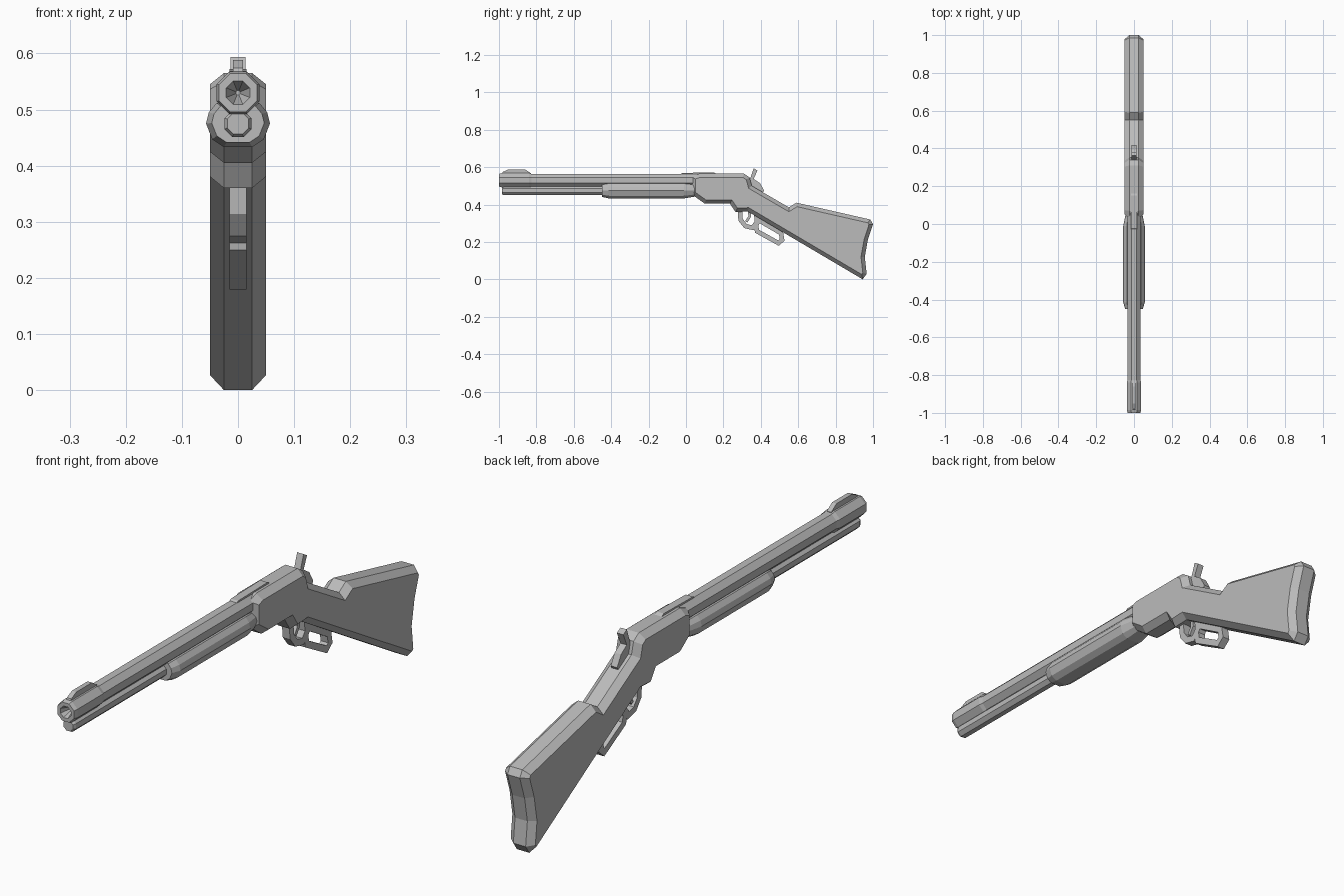
import bpy, bmesh, math
from mathutils import Vector

if "Cube" in bpy.data.objects:
    bpy.data.objects.remove(bpy.data.objects["Cube"])

metal = bpy.data.materials.new("plain grey")
metal.diffuse_color = (0.5, 0.5, 0.5, 1)
metal.use_nodes = True
metal.node_tree.nodes["Principled BSDF"].inputs["Base Color"].default_value = metal.diffuse_color


def make(name, rings, close_rings=False):
    """Skin a list of equal-length vertex rings; cap both ends unless looped."""
    bm = bmesh.new()
    vr = [[bm.verts.new(p) for p in r] for r in rings]
    n = len(rings[0])
    pairs = list(zip(vr, vr[1:]))
    if close_rings:
        pairs.append((vr[-1], vr[0]))
    for a, b in pairs:
        for i in range(n):
            j = (i + 1) % n
            bm.faces.new((a[i], a[j], b[j], b[i]))
    if not close_rings:
        bm.faces.new(vr[0])
        bm.faces.new(vr[-1])
    bmesh.ops.recalc_face_normals(bm, faces=bm.faces)
    mesh = bpy.data.meshes.new(name)
    bm.to_mesh(mesh)
    bm.free()
    mesh.materials.append(metal)
    ob = bpy.data.objects.new(name, mesh)
    bpy.context.collection.objects.link(ob)
    return ob


def offset(points, d, closed=True):
    """Mitred offset of a 2D path to its right-hand side (inside if clockwise)."""
    pts = [Vector(p) for p in points]
    n, out = len(pts), []
    for i, p in enumerate(pts):
        a = (p - pts[i - 1]).normalized() if closed or i > 0 else None
        b = (pts[(i + 1) % n] - p).normalized() if closed or i < n - 1 else None
        a, b = a or b, b or a
        na, nb = Vector((a.y, -a.x)), Vector((b.y, -b.x))
        out.append(p + (na + nb) * d / (1 + na.dot(nb)))
    return out


def plate(name, profile, half, inset=0.0, step=0.0):
    """Side profile (y, z) given thickness along x, with chamfered rims."""
    layers = [(-half, 0), (half, 0)]
    if inset:
        layers = [(-half, inset), (step - half, 0), (half - step, 0), (half, inset)]
    return make(name, [[(x, p[0], p[1]) for p in offset(profile, d)] for x, d in layers])


def bar(name, path, thick, half, closed):
    """Flat strip swept along a side path."""
    left = offset(path, -thick, closed)
    right = offset(path, thick, closed)
    rings = [[(-half, *l), (half, *l), (half, *r), (-half, *r)] for l, r in zip(left, right)]
    return make(name, rings, closed)


def octagon_tube(name, z, sections):
    """Eight-sided turned part along y from (radius, y) pairs; flat on top."""
    k = 1 / math.cos(math.pi / 8)
    ang = [math.pi / 8 + i * math.pi / 4 for i in range(8)]
    return make(name, [[(r * k * math.cos(a), y, z + r * k * math.sin(a)) for a in ang]
                       for r, y in sections])


# Barrel with thicker muzzle and recessed bore, magazine tube below it
octagon_tube("barrel", 0.53, [(0.004, -0.95), (0.021, -1.0), (0.034, -1.0), (0.038, -0.985),
                              (0.038, -0.84), (0.034, -0.825), (0.034, 0.1)])
octagon_tube("magazine_tube", 0.475, [(0.019, -0.985), (0.024, -0.975), (0.024, 0.08)])

# Forend grip, lofted along the barrel
half_grip = [(0.038, 0.512), (0.052, 0.495), (0.057, 0.475), (0.046, 0.447), (0.025, 0.433)]
grip = half_grip + [(-x, z) for x, z in reversed(half_grip)]
make("forend", [[(x * s, y, 0.48 + (z - 0.48) * s) for x, z in grip]
                for s, y in [(0.82, -0.45), (1, -0.415), (1, -0.01), (0.75, 0.06)]])

# Receiver, wrist and stock as one chamfered body
plate("receiver_and_stock", [
    (0.03, 0.455), (0.03, 0.55), (0.07, 0.565), (0.31, 0.565), (0.34, 0.545), (0.352, 0.5),
    (0.55, 0.385), (0.59, 0.41), (0.985, 0.32), (1.0, 0.295), (0.972, 0.21), (0.956, 0.12),
    (0.966, 0.03), (0.945, 0.0), (0.33, 0.363), (0.265, 0.36), (0.235, 0.405), (0.10, 0.405)],
    0.05, 0.02, 0.025)

# Hammer, front sight and rear rib
plate("hammer", [(0.325, 0.5), (0.345, 0.545), (0.362, 0.594), (0.382, 0.582), (0.362, 0.537),
                 (0.395, 0.515), (0.418, 0.475), (0.40, 0.445)], 0.013)
plate("front_sight", [(-0.985, 0.56), (-0.98, 0.574), (-0.95, 0.588), (-0.86, 0.588),
                      (-0.83, 0.568), (-0.83, 0.56)], 0.009)
plate("rear_sight", [(-0.04, 0.555), (-0.02, 0.569), (0.15, 0.572), (0.18, 0.555)], 0.015)

# Trigger guard, finger loop and trigger
bar("trigger_guard", [(0.287, 0.385), (0.292, 0.318), (0.318, 0.285), (0.356, 0.276),
                      (0.38, 0.307), (0.374, 0.36)], 0.012, 0.015, False)
bar("finger_loop", [(0.39, 0.316), (0.508, 0.247), (0.514, 0.211), (0.494, 0.194),
                    (0.38, 0.257), (0.374, 0.29)], 0.012, 0.015, True)
bar("trigger", [(0.335, 0.385), (0.341, 0.337), (0.322, 0.308)], 0.007, 0.008, False)
